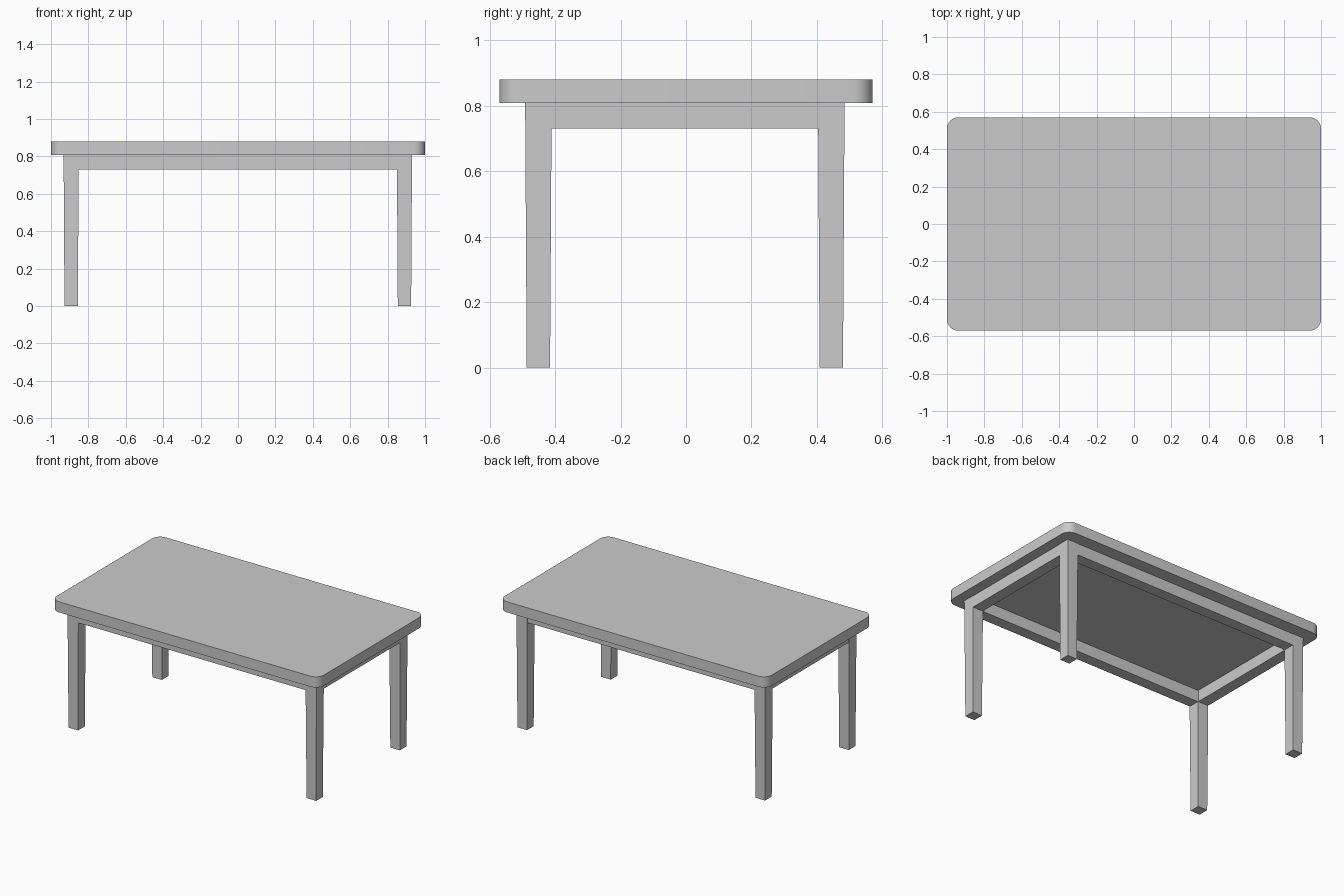
import bpy, bmesh, math
from mathutils import Vector

if "Cube" in bpy.data.objects:
    bpy.data.objects.remove(bpy.data.objects["Cube"])

LEG_X = (-0.892, 0.89)
LEG_Y = (-0.451, 0.444)
Z_TOP, Z_UNDER, Z_APRON = 0.88, 0.808, 0.73


def finish(name, bm):
    bmesh.ops.recalc_face_normals(bm, faces=bm.faces)
    me = bpy.data.meshes.new(name)
    bm.to_mesh(me)
    bm.free()
    ob = bpy.data.objects.new(name, me)
    bpy.context.collection.objects.link(ob)
    return ob


def box(name, lo, hi, foot_scale=1.0):
    """Box between two corners; the lower end can taper."""
    lo, hi = Vector(lo), Vector(hi)
    mid, size = (lo + hi) / 2, hi - lo
    bm = bmesh.new()
    bmesh.ops.create_cube(bm, size=1)
    for v in bm.verts:
        s = foot_scale if v.co.z < 0 else 1.0
        v.co = Vector((mid.x + v.co.x * size.x * s,
                       mid.y + v.co.y * size.y * s,
                       mid.z + v.co.z * size.z))
    return finish(name, bm)


# Tabletop: rounded rectangle, extruded
def tabletop(hx, hy, r, steps=8):
    bm = bmesh.new()
    ring = []
    for i, (sx, sy) in enumerate(((1, 1), (-1, 1), (-1, -1), (1, -1))):
        for k in range(steps + 1):
            a = math.pi / 2 * (i + k / steps)
            ring.append(bm.verts.new((sx * (hx - r) + r * math.cos(a),
                                      sy * (hy - r) + r * math.sin(a), Z_UNDER)))
    face = bm.faces.new(ring)
    ext = bmesh.ops.extrude_face_region(bm, geom=[face], use_keep_orig=True)
    for v in ext["geom"]:
        if isinstance(v, bmesh.types.BMVert):
            v.co.z = Z_TOP
    ob = finish("tabletop", bm)
    bpy.context.view_layer.objects.active = ob
    ob.select_set(True)
    bpy.ops.object.shade_smooth_by_angle(angle=math.radians(30))
    ob.select_set(False)


tabletop(1.0, 0.57, 0.06)

# Tapered legs
H = 0.0405
for x, side in zip(LEG_X, ("left", "right")):
    for y, end in zip(LEG_Y, ("front", "back")):
        box(f"{end}_{side}_leg", (x - H, y - H, 0), (x + H, y + H, Z_UNDER), 0.88)

# Apron rails: long ones front and back, short ones at the sides
W = 0.0385
for y, end in zip(LEG_Y, ("front", "back")):
    box(f"{end}_apron", (LEG_X[0] + W, y - W, Z_APRON), (LEG_X[1] - W, y + W, Z_UNDER))
for x, side in zip(LEG_X, ("left", "right")):
    box(f"{side}_apron", (x - W, LEG_Y[0] + W, Z_APRON), (x + W, LEG_Y[1] - W, Z_UNDER))
